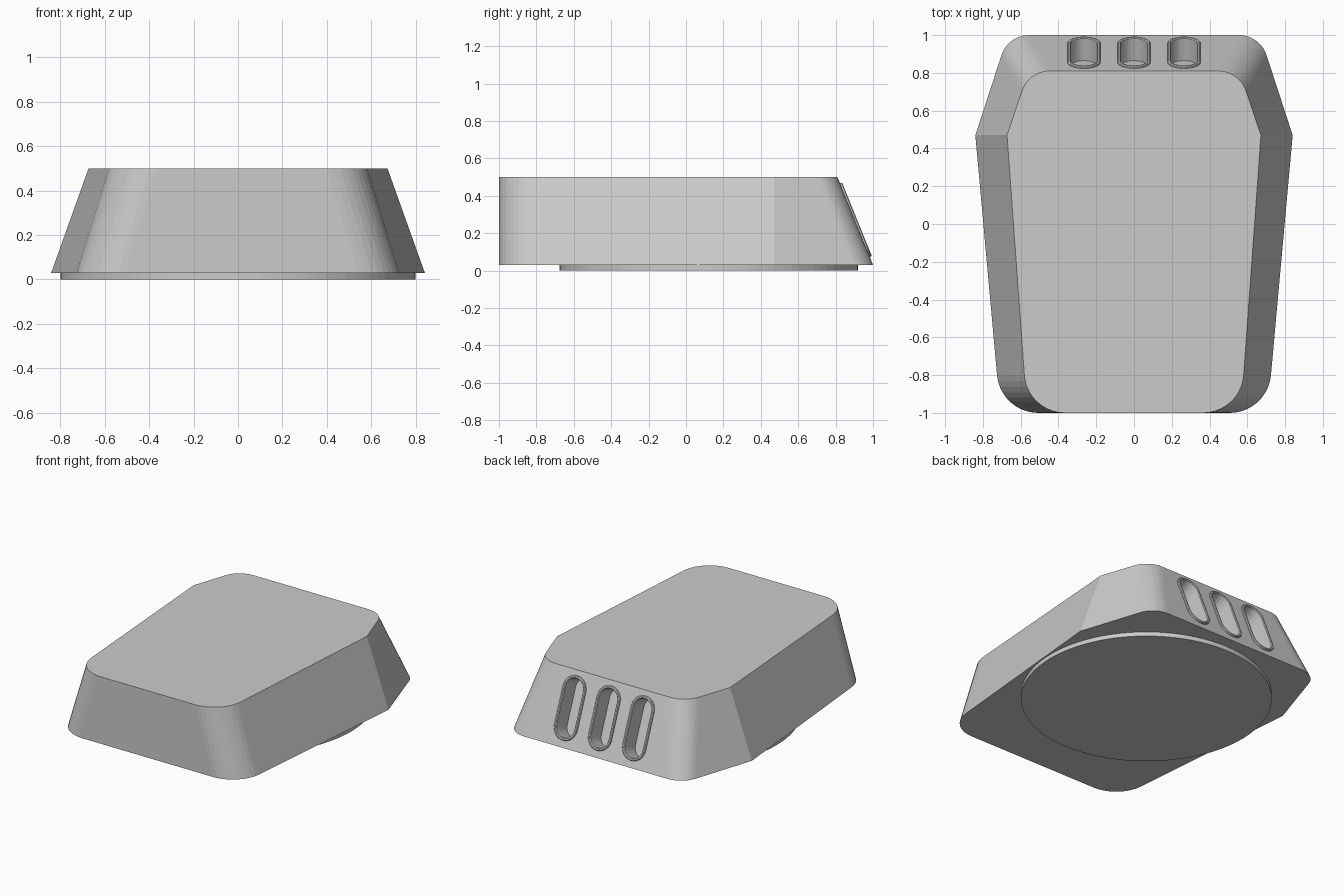
import bpy, bmesh, math
from mathutils import Matrix, Vector

if "Cube" in bpy.data.objects:
    bpy.data.objects.remove(bpy.data.objects["Cube"])


def make_object(name, bm):
    bmesh.ops.recalc_face_normals(bm, faces=bm.faces)
    mesh = bpy.data.meshes.new(name)
    bm.to_mesh(mesh)
    bm.free()
    obj = bpy.data.objects.new(name, mesh)
    bpy.context.collection.objects.link(obj)
    return obj


def bridge(bm, a, b):
    n = len(a)
    for i in range(n):
        bm.faces.new((a[i], a[(i + 1) % n], b[(i + 1) % n], b[i]))


def fillet(prev, corner, nxt, t, segments=10):
    """Arc replacing a corner, with tangent length t."""
    p, c, q = Vector(prev), Vector(corner), Vector(nxt)
    d1, d2 = (p - c).normalized(), (q - c).normalized()
    half = d1.angle(d2) / 2
    r = t * math.tan(half)
    centre = c + (d1 + d2).normalized() * (r / math.sin(half))
    a, b = c + d1 * t - centre, c + d2 * t - centre
    ang = a.angle(b)
    return [centre + (a * math.sin(ang * (1 - i / segments)) + b * math.sin(ang * i / segments))
            / math.sin(ang) for i in range(segments + 1)]


def outline(front_x, wide_x, back_x, back_y):
    """Right half from front to back, then mirrored."""
    f, w, b = (front_x, -1), (wide_x, 0.47), (back_x, back_y)
    half = fillet((0, -1), f, w, 0.2) + [Vector(w)] + fillet(w, b, (0, back_y), 0.11)
    return half + [Vector((-p.x, p.y)) for p in reversed(half)]


# Tapered body
bm = bmesh.new()
low = [bm.verts.new((p.x, p.y, 0.03)) for p in outline(0.707, 0.84, 0.667, 1.0)]
top = [bm.verts.new((p.x, p.y, 0.5)) for p in outline(0.566, 0.672, 0.557, 0.81)]
bridge(bm, low, top)
bm.faces.new(low)
bm.faces.new(top)
body = make_object("body", bm)

# Round foot
bm = bmesh.new()
bmesh.ops.create_cone(bm, cap_ends=True, segments=96, radius1=0.797, radius2=0.797,
                      depth=0.03, matrix=Matrix.Translation((0, 0.122, 0.015)))
make_object("round_foot", bm)

# Slots on the sloped back face: local x across, y up the slope, z outward
up = Vector((0, -0.19, 0.47)).normalized()
out = Vector((0, 0.47, 0.19)).normalized()
frame = Matrix((Vector((-1, 0, 0)), up, out)).transposed().to_4x4()
SLOT_X = (-0.265, 0, 0.265)


def slot_matrix(x):
    return Matrix.Translation((x, 0.903, 0.27)) @ frame


def stadium(bm, r, height, matrix, straight=0.125, n=12):
    ring = []
    for end in (0, 1):
        for i in range(n + 1):
            a = math.pi * (end + i / n)
            y = r * math.sin(a) + (straight if end == 0 else -straight)
            ring.append(bm.verts.new(matrix @ Vector((r * math.cos(a), y, height))))
    return ring


bm = bmesh.new()
for x in SLOT_X:
    a, b = (stadium(bm, 0.07, h, slot_matrix(x)) for h in (-0.12, 0.05))
    bridge(bm, a, b)
    bm.faces.new(a)
    bm.faces.new(b)
cutter = make_object("slot_cutter", bm)
cutter.hide_render = True
mod = body.modifiers.new("slots", "BOOLEAN")
mod.operation = "DIFFERENCE"
mod.solver = "EXACT"
mod.object = cutter
bpy.context.view_layer.objects.active = body
bpy.ops.object.modifier_apply(modifier=mod.name)
bpy.data.objects.remove(cutter)

# Raised slot rims
RIM = [(0.088, -0.003), (0.088, 0.007), (0.083, 0.012), (0.074, 0.012), (0.069, 0.007), (0.069, -0.003)]
for i, x in enumerate(SLOT_X):
    bm = bmesh.new()
    rings = [stadium(bm, r, h, slot_matrix(x)) for r, h in RIM]
    for j in range(len(rings)):
        bridge(bm, rings[j], rings[(j + 1) % len(rings)])
    make_object(f"slot_rim_{i + 1}", bm)
